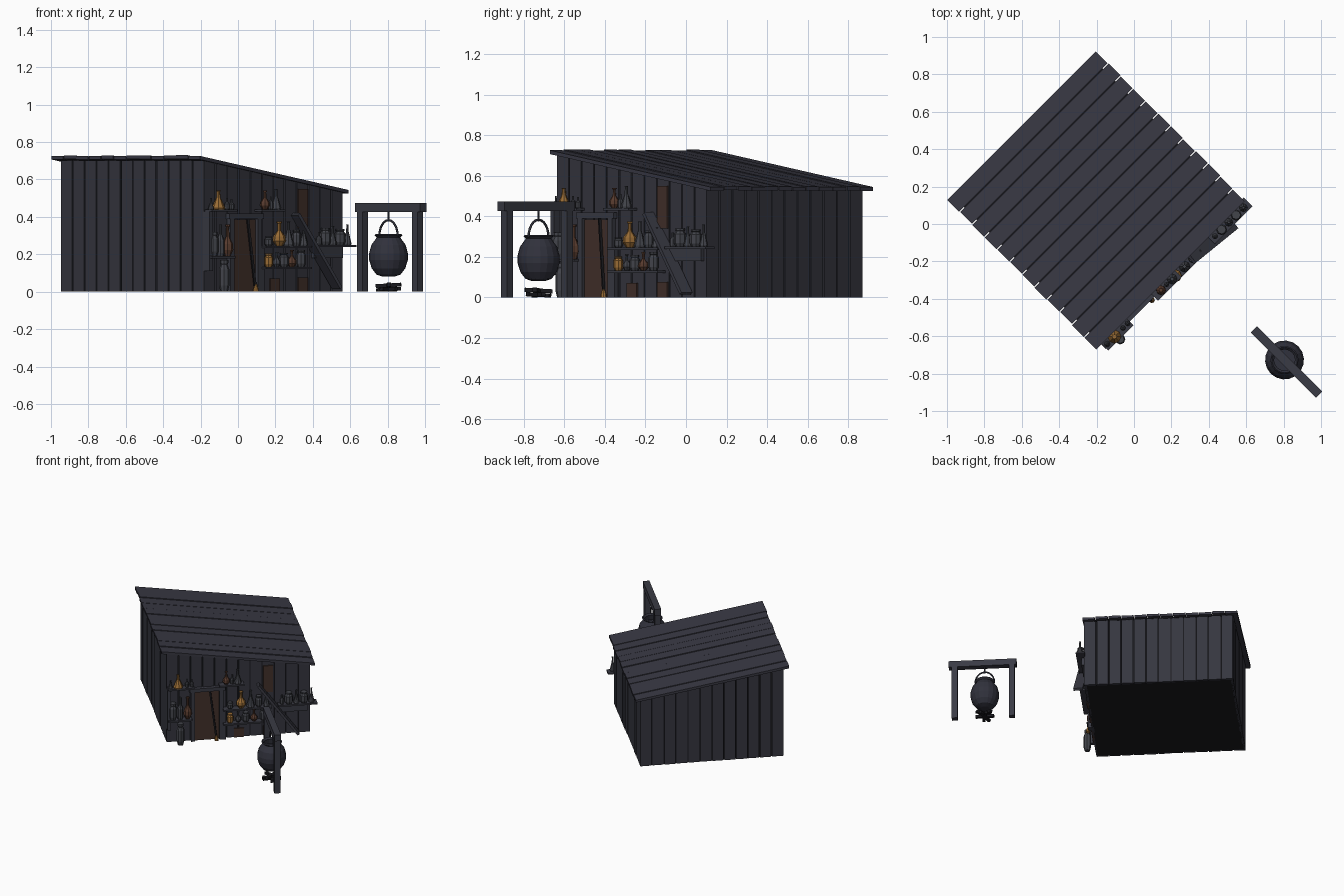
import bpy, bmesh, math, random
from mathutils import Matrix, Vector

random.seed(4)
cube = bpy.data.objects.get("Cube")
if cube:
    bpy.data.objects.remove(cube)
TURN = Matrix.Rotation(math.pi / 4, 4, 'Z')   # the whole scene stands at 45 degrees


def material(name, *rgb):
    m = bpy.data.materials.new(name)
    m.use_nodes = True
    m.diffuse_color = (*rgb, 1)
    m.node_tree.nodes["Principled BSDF"].inputs["Base Color"].default_value = (*rgb, 1)
    return m


ROOF = material("roof slate wood", .040, .040, .057)
WALL = material("wall wood", .036, .037, .050)
GAP = material("dark gaps", .010, .010, .013)
TRIM = material("trim wood", .042, .043, .058)
DOOR = material("brown wood", .055, .030, .024)
IRON = material("iron", .030, .031, .045)
GLASS = material("grey glass", .055, .058, .070)
AMBER = material("amber glass", .32, .15, .035)
RUST = material("rust glass", .10, .045, .028)


def finish(name, bm, mat, smooth=False):
    bmesh.ops.recalc_face_normals(bm, faces=bm.faces)
    bm.transform(TURN)
    me = bpy.data.meshes.new(name)
    bm.to_mesh(me)
    bm.free()
    me.materials.append(mat)
    if smooth:
        me.shade_smooth()
    ob = bpy.data.objects.new(name, me)
    bpy.context.collection.objects.link(ob)
    return ob


def add_box(bm, x, y, z):
    """Box from (low, high) pairs."""
    size = Matrix.Diagonal((x[1] - x[0], y[1] - y[0], z[1] - z[0], 1))
    mid = Matrix.Translation((sum(x) / 2, sum(y) / 2, sum(z) / 2))
    return bmesh.ops.create_cube(bm, size=1, matrix=mid @ size)["verts"]


def box(name, x, y, z, mat):
    bm = bmesh.new()
    add_box(bm, x, y, z)
    return finish(name, bm, mat)


def add_beam(bm, a, b, wide, deep):
    a, b = Vector(a), Vector(b)
    rot = (b - a).to_track_quat('Z', 'Y').to_matrix().to_4x4()
    bmesh.ops.create_cube(bm, size=1, matrix=Matrix.Translation((a + b) / 2) @ rot
                          @ Matrix.Diagonal((wide, deep, (b - a).length, 1)))


def lathe(bm, profile, at, sides):
    """Revolve (radius, height) points about a vertical axis."""
    rings = []
    for r, h in profile:
        rings.append([bm.verts.new((at[0] + r * math.cos(t), at[1] + r * math.sin(t), at[2] + h))
                      for t in (2 * math.pi * i / sides for i in range(sides))])
    for low, high in zip(rings, rings[1:]):
        for i in range(sides):
            j = (i + 1) % sides
            bm.faces.new((low[i], low[j], high[j], high[i]))
    bm.faces.new(rings[0])
    bm.faces.new(rings[-1])


# Shed walls: dark core clad with vertical planks under a sloping top
X0, X1, Y0, Y1 = -.58, .47, -.325, .765


def under_roof(x):
    return .70 - .162 * (x - X0)


def sloped(bm, x, y):
    for v in add_box(bm, x, y, (0, .6)):
        if v.co.z > .3:
            v.co.z = under_roof(v.co.x)


bm = bmesh.new()
sloped(bm, (X0 + .012, X1 - .012), (Y0 + .012, Y1 - .012))
finish("shed_core", bm, GAP)

COUNT, GAPW = 12, .004
bm = bmesh.new()
for i in range(COUNT):
    xs = [X0 + (X1 - X0) * (i + k) / COUNT for k in (0, 1)]
    ys = [Y0 + (Y1 - Y0) * (i + k) / COUNT for k in (0, 1)]
    xs, ys = (xs[0] + GAPW, xs[1] - GAPW), (ys[0] + GAPW, ys[1] - GAPW)
    j = random.uniform(0, .005)
    sloped(bm, xs, (Y0 + j, Y0 + .02))
    sloped(bm, xs, (Y1 - .02, Y1 - j))
    sloped(bm, (X0 + j, X0 + .02), ys)
    sloped(bm, (X1 - .02, X1 - j), ys)
finish("wall_planks", bm, WALL)

# Roof boards running down the slope
ROOF_COUNT = 12
RX, RY = (-.615, .507), (-.335, .80)
bm = bmesh.new()
for i in range(ROOF_COUNT):
    step = (RY[1] - RY[0]) / ROOF_COUNT
    y = RY[0] + i * step
    e = random.uniform(-.004, .004)
    lift = random.uniform(0, .005)
    for v in add_box(bm, (RX[0] + e, RX[1] + e), (y + .003, y + step - .003), (0, .019)):
        v.co.z += under_roof(v.co.x) + lift
finish("roof_boards", bm, ROOF)
bm = bmesh.new()
for v in add_box(bm, (X0, X1), (Y0 + .01, Y1), (0, .008)):
    v.co.z += under_roof(v.co.x)
finish("roof_lining", bm, GAP)

# Door with frame, broom and patched wall boards
box("door", (-.375, -.195), (-.331, -.31), (0, .385), DOOR)
for name, x in (("door_post_left", -.39), ("door_post_right", -.182)):
    box(name, (x - .015, x + .015), (-.35, -.31), (0, .40), TRIM)
box("door_lintel", (-.415, -.155), (-.352, -.31), (.39, .418), TRIM)
bm = bmesh.new()
add_beam(bm, (-.265, -.338, .39), (-.222, -.352, .03), .012, .012)
finish("broom_stick", bm, GAP)
bm = bmesh.new()
lathe(bm, [(.016, 0), (.014, .015), (.006, .04)], (-.22, -.355, 0), 8)
finish("broom_straw", bm, AMBER)
for name, x, z in (("wall_patch_high", .163, (.34, .55)), ("wall_patch_low", .163, (0, .075)),
                   ("wall_patch_middle", -.05, (0, .07))):
    box(name, (x - .036, x + .036), (-.33, -.315), z, DOOR)

# Shelves, supports and the leaning board
for name, x, z in (("shelf_left_top", (-.575, -.385), .44), ("shelf_door_side", (-.20, -.02), .44),
                   ("shelf_left_low", (-.575, -.40), .19), ("shelf_middle", (-.17, .18), .245),
                   ("shelf_middle_low", (-.17, .18), .133), ("shelf_right", (.23, .515), .25)):
    box(name, x, (-.38, -.315), (z - .012, z), TRIM)
box("shelf_left_support", (-.58, -.555), (-.365, -.315), (.11, .43), TRIM)
box("shelf_right_apron", (.23, .45), (-.345, -.315), (.18, .24), TRIM)
box("shelf_middle_support", (-.17, -.15), (-.35, -.315), (0, .245), TRIM)
bm = bmesh.new()
add_beam(bm, (.085, -.345, .415), (.375, -.375, .02), .07, .018)
for v in bm.verts:
    v.co.z = max(v.co.z, 0)
finish("leaning_board", bm, TRIM)

# Bottles: unit profiles scaled by radius and height
SHAPES = {
    "flask": [(.5, 0), (1, .2), (.95, .38), (.3, .62), (.25, .92), (.4, .94), (.4, 1)],
    "cone": [(.9, 0), (1, .08), (.3, .65), (.25, .95), (.35, 1)],
    "jar": [(.7, 0), (1, .2), (1, .7), (.65, .85), (.8, .9), (.8, 1)],
    "tall": [(.8, 0), (1, .1), (1, .5), (.35, .7), (.35, 1)],
}
BOTTLES = [  # shape, x, z, radius, height, colour
    ("cone", -.50, .44, .036, .10, AMBER), ("tall", -.435, .44, .014, .06, GLASS),
    ("tall", -.40, .44, .014, .055, GLASS), ("cone", -.555, .44, .016, .06, GLASS),
    ("flask", -.148, .44, .026, .10, RUST), ("cone", -.064, .44, .028, .11, GLASS),
    ("tall", -.105, .44, .014, .07, GLASS),
    ("jar", -.54, .19, .030, .13, GLASS), ("tall", -.485, .19, .022, .17, GLASS),
    ("flask", -.43, .19, .030, .17, RUST),
    ("flask", -.04, .245, .035, .13, AMBER), ("cone", .03, .245, .030, .13, GLASS),
    ("jar", .09, .245, .024, .085, GLASS), ("cone", .145, .245, .024, .10, GLASS),
    ("jar", -.12, .245, .022, .05, GLASS),
    ("jar", -.12, .133, .024, .07, AMBER), ("flask", -.06, .133, .022, .08, GLASS),
    ("jar", -.005, .133, .026, .075, GLASS), ("flask", .055, .133, .026, .09, RUST),
    ("jar", .125, .133, .026, .09, GLASS),
    ("jar", .31, .25, .030, .09, GLASS), ("cone", .365, .25, .022, .10, GLASS),
    ("jar", .42, .25, .030, .085, GLASS), ("cone", .475, .25, .022, .11, GLASS),
    ("tall", .26, .25, .016, .07, GLASS), ("jar", -.488, 0, .028, .17, GLASS),
]
for n, (shape, x, z, r, h, mat) in enumerate(BOTTLES):
    bm = bmesh.new()
    lathe(bm, [(a * r, b * h) for a, b in SHAPES[shape]], (x, -.383 if z == 0 else -.352, z), 8)
    finish(f"bottle_{shape}_{n + 1}", bm, mat)

# Cauldron stand
CX, CY = .055, -1.083
for name, y in (("stand_post_near", -.885), ("stand_post_far", -1.302)):
    box(name, (CX - .021, CX + .021), (y - .021, y + .021), (0, .43), TRIM)
box("stand_beam", (CX - .024, CX + .024), (-1.345, -.852), (.425, .474), TRIM)

# Cauldron, an open pot with a rolled rim
bm = bmesh.new()
lathe(bm, [(.03, 0), (.065, .012), (.09, .045), (.104, .09), (.104, .125), (.092, .17), (.07, .20),
           (.063, .21), (.075, .222), (.068, .228), (.056, .215), (.06, .18)], (CX, CY, .08), 18)
finish("cauldron", bm, IRON)


def rod(name, points, radius):
    curve = bpy.data.curves.new(name, 'CURVE')
    curve.dimensions = '3D'
    curve.bevel_depth, curve.bevel_resolution = radius, 1
    curve.use_fill_caps = True
    spline = curve.splines.new('POLY')
    spline.points.add(len(points) - 1)
    for p, co in zip(spline.points, points):
        p.co = (*(TURN @ Vector(co)), 1)
    curve.materials.append(IRON)
    bpy.context.collection.objects.link(bpy.data.objects.new(name, curve))


arc = [math.pi * i / 12 for i in range(13)]
rod("cauldron_handle", [(CX, CY + .07 * math.cos(t), .295 + .088 * math.sin(t)) for t in arc], .006)
rod("cauldron_hook", [(CX, CY, .375), (CX, CY, .43)], .005)

# Firewood under the pot
bm = bmesh.new()
for i in range(5):
    t = math.pi * i / 5 + .2
    d = Vector((math.cos(t), math.sin(t), 0)) * .068
    mid = Vector((CX, CY, .012 + .022 * (i % 2)))
    tilt = Vector((0, 0, .004))
    add_beam(bm, mid - d + tilt, mid + d - tilt, .022, .02)
for v in bm.verts:
    v.co.z = max(v.co.z, 0)
finish("firewood", bm, GAP)
